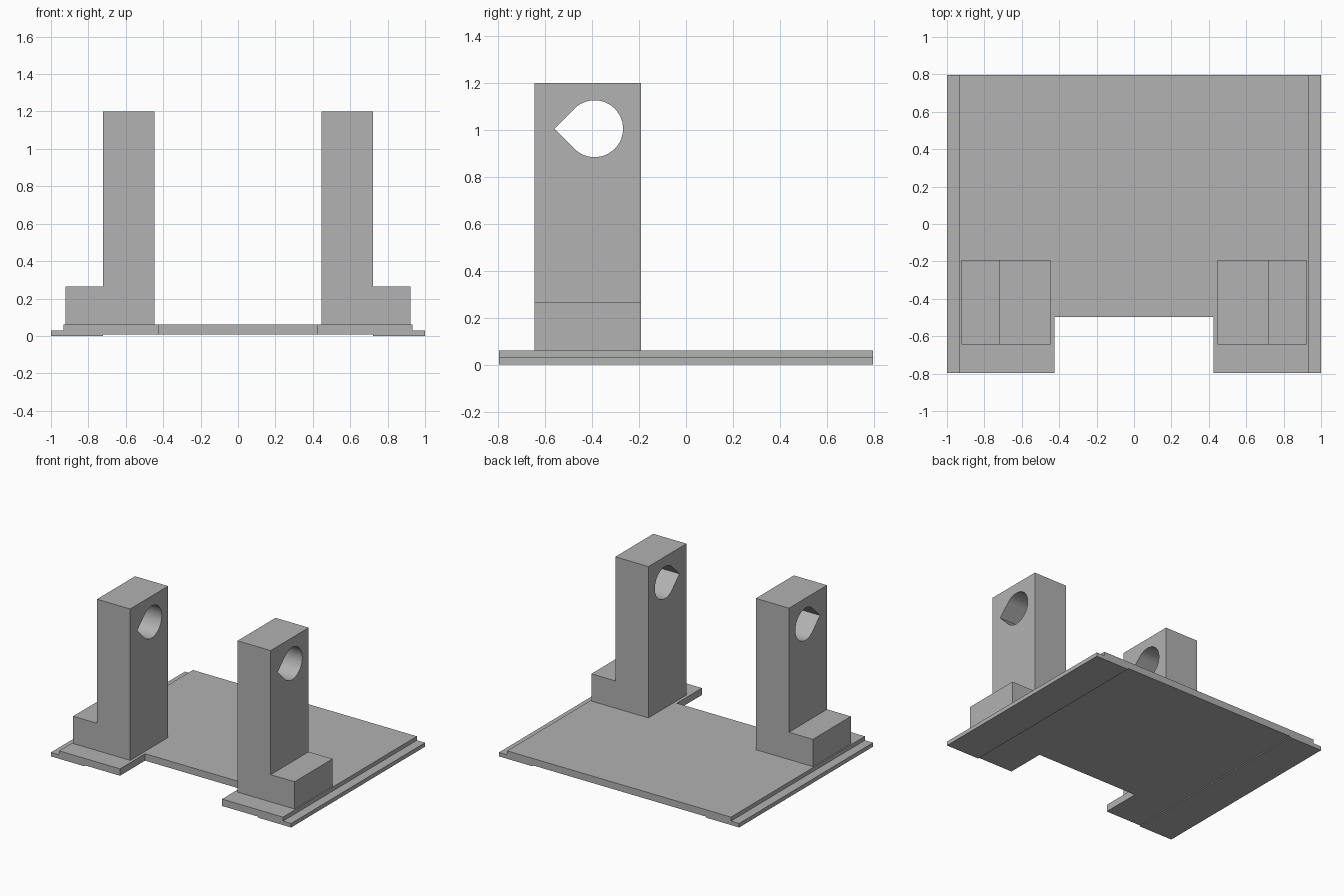
import bpy
import bmesh
import math
from mathutils import Vector

cube = bpy.data.objects.get("Cube")
if cube:
    bpy.data.objects.remove(cube, do_unlink=True)

grey = bpy.data.materials.new("plain grey")
grey.use_nodes = True
GREY = (0.445, 0.445, 0.445, 1)
grey.diffuse_color = GREY
grey.node_tree.nodes["Principled BSDF"].inputs["Base Color"].default_value = GREY


def prism(name, outline, sweep):
    """Extrude a closed outline of 3D points along the sweep vector."""
    bm = bmesh.new()
    face = bm.faces.new([bm.verts.new(p) for p in outline])
    result = bmesh.ops.extrude_face_region(bm, geom=[face], use_keep_orig=True)
    moved = [v for v in result["geom"] if isinstance(v, bmesh.types.BMVert)]
    bmesh.ops.translate(bm, verts=moved, vec=Vector(sweep))
    bmesh.ops.recalc_face_normals(bm, faces=bm.faces)
    mesh = bpy.data.meshes.new(name)
    bm.to_mesh(mesh)
    bm.free()
    mesh.materials.append(grey)
    obj = bpy.data.objects.new(name, mesh)
    bpy.context.collection.objects.link(obj)
    return obj


def cut(target, cutter):
    """Subtract the cutter, apply the result and remove the cutter."""
    mod = target.modifiers.new("cut", 'BOOLEAN')
    mod.operation = 'DIFFERENCE'
    mod.solver = 'EXACT'
    mod.object = cutter
    bpy.ops.object.select_all(action='DESELECT')
    target.select_set(True)
    bpy.context.view_layer.objects.active = target
    bpy.ops.object.modifier_apply(modifier=mod.name)
    bpy.data.objects.remove(cutter, do_unlink=True)


# Base plate: stepped side rims and a shallow recess underneath
HALF_Y = 0.796
half = [(0.722, 0.008), (0.722, 0), (1, 0), (1, 0.03), (0.932, 0.03), (0.932, 0.06)]
section = half + [(-x, z) for x, z in reversed(half)]
plate = prism("base_plate", [(x, -HALF_Y, z) for x, z in section], (0, 2 * HALF_Y, 0))

# Rectangular notch in the front edge
notch = prism("notch_cutter",
              [(-0.425, -1, -0.1), (0.425, -1, -0.1), (0.425, -1, 0.2), (-0.425, -1, 0.2)],
              (0, 0.502, 0))
cut(plate, notch)

# L-shaped uprights with a teardrop hole pointing to the front
FRONT, DEPTH = -0.644, 0.452
HOLE_Y, HOLE_Z, RADIUS = -0.389, 1.004, 0.121
SEGMENTS = 48
profile = [(0.447, 0.06), (0.922, 0.06), (0.922, 0.265),
           (0.723, 0.265), (0.723, 1.199), (0.447, 1.199)]
for side, label in ((1, "left"), (-1, "right")):
    post = prism(label + "_upright", [(side * x, FRONT, z) for x, z in profile], (0, DEPTH, 0))
    arc = [math.radians(-135 + 270 * i / SEGMENTS) for i in range(SEGMENTS + 1)]
    drop = [(HOLE_Y + RADIUS * math.cos(a), HOLE_Z + RADIUS * math.sin(a)) for a in arc]
    drop.append((HOLE_Y - RADIUS * math.sqrt(2), HOLE_Z))
    cutter = prism("hole_cutter", [(side * 0.3, y, z) for y, z in drop], (side * 0.6, 0, 0))
    cut(post, cutter)
    bpy.ops.object.shade_smooth_by_angle(angle=math.radians(30))
